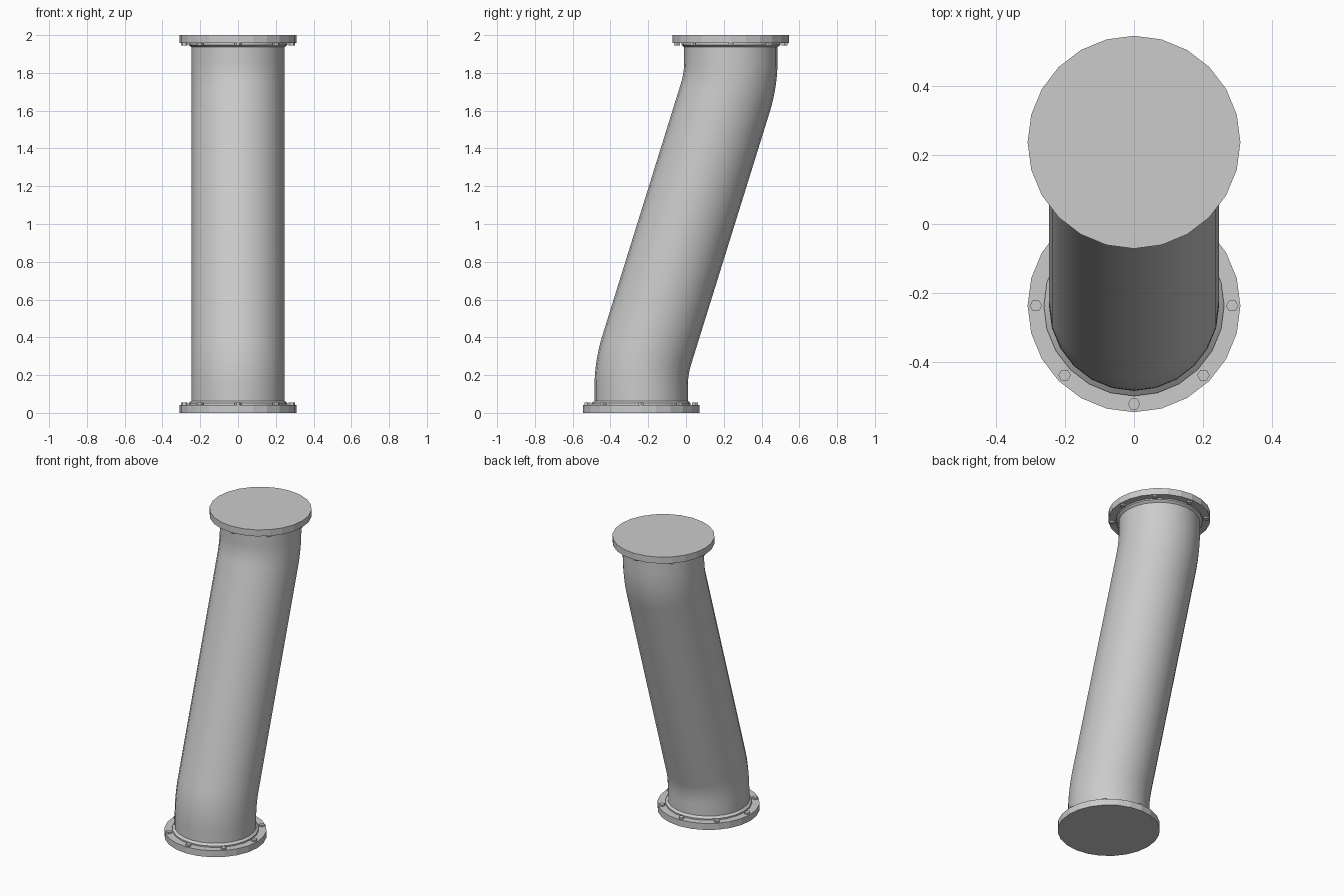
import bpy, math
from mathutils import Matrix

if "Cube" in bpy.data.objects:
    bpy.data.objects.remove(bpy.data.objects["Cube"])

CY, PIPE_R, TILT = 0.2375, 0.247, math.radians(17.3)
FLIP = Matrix.Translation((0, 0, 1)) @ Matrix.Rotation(math.pi, 4, 'X') @ Matrix.Translation((0, 0, -1))


def make_mesh(name, verts, faces, smooth=None):
    mesh = bpy.data.meshes.new(name)
    mesh.from_pydata(verts, [], faces)
    obj = bpy.data.objects.new(name, mesh)
    bpy.context.collection.objects.link(obj)
    if smooth:
        bpy.ops.object.select_all(action='DESELECT')
        obj.select_set(True)
        bpy.context.view_layer.objects.active = obj
        bpy.ops.object.shade_smooth_by_angle(angle=math.radians(smooth))
    return obj


def loft(name, rings, smooth=None):
    n = len(rings[0])
    verts = [v for r in rings for v in r]
    faces = [(k * n + i, k * n + (i + 1) % n, (k + 1) * n + (i + 1) % n, (k + 1) * n + i)
             for k in range(len(rings) - 1) for i in range(n)]
    faces += [tuple(range(n))[::-1], tuple(range(len(verts) - n, len(verts)))]
    return make_mesh(name, verts, faces, smooth)


def ring(cx, cy, z, r, n, tilt=0.0):
    pts = []
    for i in range(n):
        a = 2 * math.pi * i / n
        u = r * math.sin(a)
        pts.append((cx + r * math.cos(a), cy + u * math.cos(tilt), z - u * math.sin(tilt)))
    return pts


# Offset pipe: vertical ends joined to a leaning run by arc bends
t = 0.10
R = t / math.tan(TILT / 2)
corner_z = 1 - CY / math.tan(TILT)
start_z = corner_z - t
lower = [(-CY, 0.04, 0.0)]
for k in range(9):
    a = TILT * k / 8
    lower.append((-CY + R * (1 - math.cos(a)), start_z + R * math.sin(a), a))
path = lower + [(-y, 2 - z, a) for y, z, a in reversed(lower)]
loft("pipe", [ring(0, y, z, PIPE_R, 24, a) for y, z, a in path], 40)

# Flange, weld collar and bolts at each end
for end, mat in (("bottom", Matrix.Identity(4)), ("top", FLIP)):
    parts = [loft(end + "_flange", [ring(0, -CY, z, 0.309, 24) for z in (0, 0.043)], 10),
             loft(end + "_collar", [ring(0, -CY, z, r, 24) for z, r in
                                    ((0.04, 0.262), (0.052, 0.262), (0.064, PIPE_R))], 30)]
    for i in range(8):
        a = math.pi * i / 4
        x, y = 0.285 * math.cos(a), -CY + 0.285 * math.sin(a)
        parts.append(loft(f"{end}_bolt_{i + 1}", [ring(x, y, z, 0.018, 6) for z in (0.04, 0.054)]))
    for p in parts:
        p.data.transform(mat)
